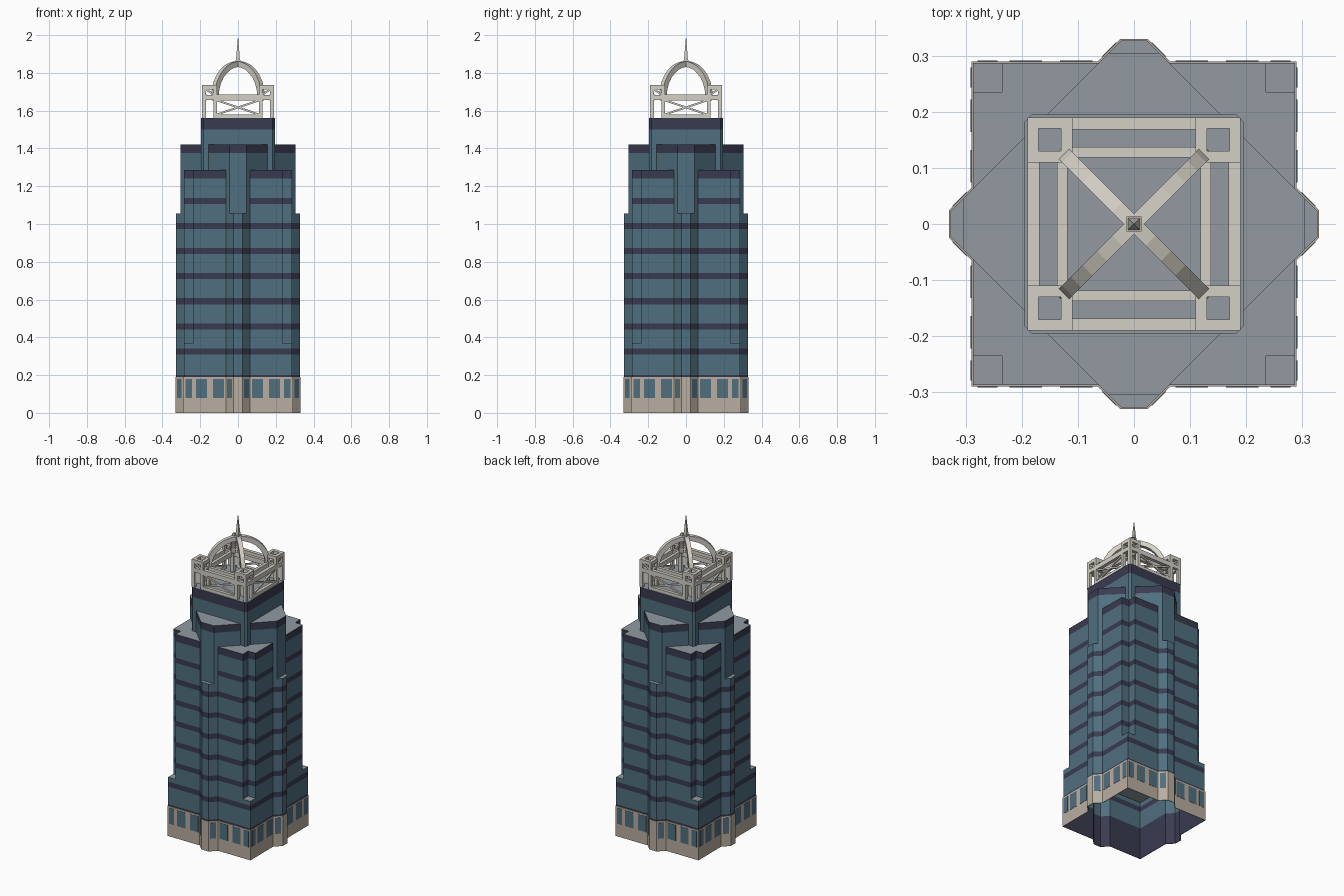
import bpy, bmesh, math
from mathutils import Vector, Matrix

if "Cube" in bpy.data.objects:
    bpy.data.objects.remove(bpy.data.objects["Cube"])


def material(name, rgb):
    m = bpy.data.materials.new(name)
    lin = [((c / 255 + 0.055) / 1.055) ** 2.4 for c in rgb]
    m.diffuse_color = (*lin, 1)
    m.use_nodes = True
    m.node_tree.nodes["Principled BSDF"].inputs["Base Color"].default_value = m.diffuse_color
    return m


GLASS = material("blue glass", (80, 111, 128))
NAVY = material("dark band", (57, 59, 80))
STONE = material("beige stone", (186, 174, 160))
FRAME = material("pale frame", (212, 208, 198))
ROOF = material("grey roof", (146, 154, 161))


def finish(name, bm, mats):
    me = bpy.data.meshes.new(name)
    bm.to_mesh(me)
    bm.free()
    for m in mats:
        me.materials.append(m)
    ob = bpy.data.objects.new(name, me)
    bpy.context.collection.objects.link(ob)
    return ob


def four_fold(quarter):
    """Repeat a quarter outline around the centre."""
    pts = []
    for _ in range(4):
        pts += quarter
        quarter = [(-y, x) for x, y in quarter]
    return pts


S, N = 0.287, 0.235    # half width of the square shaft, start of its corner notch


def plan(tip, notch=False, grow=0.0):
    """Square shaft crossed by a diamond with blunt tips."""
    s, t, k = S + grow, tip + grow, 0.35 + grow * 1.414
    corner = [(s, N), (N, N), (N, s)] if notch else [(s, s)]
    return four_fold([(t, k - t), (s, k - s)] + corner + [(k - s, s), (k - t, t)])


def shaft(name, pts, z0, z1, bands, limit=9):
    """Walls cut at the band heights, with a roof; walls beyond limit stay plain."""
    cuts = {z0, z1}
    for b in bands:
        cuts |= {z for z in b if z0 < z < z1}
    cuts = sorted(cuts)
    bm = bmesh.new()
    rings = [[bm.verts.new((x, y, z)) for x, y in pts] for z in cuts]
    n = len(pts)
    for lo, hi in zip(rings, rings[1:]):
        mid = (lo[0].co.z + hi[0].co.z) / 2
        banded = any(a < mid < b for a, b in bands)
        for i in range(n):
            j = (i + 1) % n
            f = bm.faces.new((lo[i], lo[j], hi[j], hi[i]))
            reach = max(abs(c) for v in (lo[i], lo[j]) for c in v.co[:2])
            f.material_index = 1 if banded and reach < limit else 0
    bm.faces.new(rings[-1]).material_index = 2
    return finish(name, bm, [GLASS, NAVY, ROOF])


# Stepped tower stages
floors = [(0.31 + 0.1325 * i, 0.342 + 0.1325 * i) for i in range(7)]
shaft("lower_shaft", plan(0.327), 0, 0.37, [(0, 0.2)] + floors)
shaft("middle_shaft", plan(0.327, True), 0.37, 1.055, floors)
shaft("upper_shaft", plan(0.305, True), 1.055, 1.285, floors + [(1.24, 1.285)], 0.29)
shaft("diamond_tier", four_fold([(0.305, 0.045), (0.045, 0.305)]), 1.285, 1.42, [(1.375, 1.42)])
shaft("top_tier", four_fold([(0.195, 0.182), (0.182, 0.195)]), 1.285, 1.56, [(1.50, 1.56)])

# Stone base sleeve, open inside
bm = bmesh.new()
outer, inner = plan(0.327, grow=0.003), plan(0.327)
loops = [[bm.verts.new((x, y, z)) for x, y in p]
         for p, z in ((inner, 0), (outer, 0), (outer, 0.19), (inner, 0.19))]
for lo, hi in zip(loops, loops[1:]):
    for i in range(len(lo)):
        j = (i + 1) % len(lo)
        bm.faces.new((lo[i], lo[j], hi[j], hi[i]))
finish("stone_base", bm, [STONE])


def bar(bm, a, b, w, h):
    """Straight bar from a to b, w wide and h deep."""
    a, b = Vector(a), Vector(b)
    d = (b - a).normalized()
    side = Vector((0, 1, 0)) if abs(d.z) > 0.99 else Vector((0, 0, 1)).cross(d).normalized()
    up = d.cross(side)
    m = Matrix((d, side, up)).transposed().to_4x4()
    m.translation = (a + b) / 2
    bmesh.ops.create_cube(bm, size=1, matrix=m @ Matrix.Diagonal(((b - a).length, w, h, 1)))


def spin_four(bm):
    """Copy everything to the other three sides."""
    geom = bm.verts[:] + bm.edges[:] + bm.faces[:]
    for k in (1, 2, 3):
        new = bmesh.ops.duplicate(bm, geom=geom)["geom"]
        bmesh.ops.rotate(bm, verts=[v for v in new if isinstance(v, bmesh.types.BMVert)],
                         cent=(0, 0, 0), matrix=Matrix.Rotation(k * math.pi / 2, 3, 'Z'))


# Base windows: thin plates on flat walls and on the slanted tip walls
bm = bmesh.new()
for side in (-1, 1):
    for x, w in ((0.103, 0.058), (0.193, 0.058), (0.261, 0.036)):
        bar(bm, (side * x - w / 2, -0.290, 0.13), (side * x + w / 2, -0.290, 0.13), 0.003, 0.1)
    c, d = Vector((side * 0.0435, -0.3107, 0.13)), Vector((0.0125, side * 0.0125, 0))
    bar(bm, c - d, c + d, 0.003, 0.1)
spin_four(bm)
finish("base_windows", bm, [GLASS])

# Corner cages of the crown
bm = bmesh.new()
A, B = 0.18, 0.12
for x in (A, B):
    for y in (A, B):
        bar(bm, (x, y, 1.56), (x, y, 1.735), 0.02, 0.02)
for z, h in ((1.724, 0.022), (1.67, 0.025)):
    for c in (A, B):
        bar(bm, (B, c, z), (A, c, z), 0.02, h)
        bar(bm, (c, B, z), (c, A, z), 0.02, h)
bar(bm, (B, A, 1.68), (A, A, 1.718), 0.01, 0.01)
bar(bm, (A, B, 1.68), (A, A, 1.718), 0.01, 0.01)
spin_four(bm)
finish("corner_cages", bm, [FRAME])

# Beams and cross braces between the cages
bm = bmesh.new()
for y, w in ((0.179, 0.022), (0.128, 0.019)):
    bar(bm, (-0.115, -y, 1.67), (0.115, -y, 1.67), w, 0.03)
bar(bm, (-0.115, -A, 1.57), (0.115, -A, 1.57), 0.02, 0.02)
for k in (-1, 1):
    bar(bm, (-0.11, -A, 1.617 - 0.037 * k), (0.11, -A, 1.617 + 0.037 * k), 0.01, 0.01)
spin_four(bm)
finish("crown_beams", bm, [FRAME])

# Two crossing arches
bm = bmesh.new()
STEPS = 14
for turn in (math.pi / 4, 3 * math.pi / 4):
    rot = Matrix.Rotation(turn, 3, 'Z')
    rows = []
    for i in range(STEPS + 1):
        a = math.pi * i / STEPS
        rows.append([bm.verts.new(rot @ Vector((r * math.cos(a), y, 1.675 + r * math.sin(a))))
                     for r, y in ((0.187, -0.013), (0.187, 0.013), (0.157, 0.013), (0.157, -0.013))])
    for p, q in zip(rows, rows[1:]):
        for i in range(4):
            j = (i + 1) % 4
            bm.faces.new((p[i], p[j], q[j], q[i]))
    bm.faces.new(rows[0])
    bm.faces.new(rows[-1])
bmesh.ops.recalc_face_normals(bm, faces=bm.faces)
finish("crown_arches", bm, [FRAME])

# Spire: small block with a needle
bm = bmesh.new()
bar(bm, (0, 0, 1.83), (0, 0, 1.868), 0.027, 0.027)
bmesh.ops.create_cone(bm, cap_ends=True, segments=4, radius1=0.0145, radius2=0, depth=0.132,
                      matrix=Matrix.Translation((0, 0, 1.934)) @ Matrix.Rotation(math.pi / 4, 4, 'Z'))
finish("spire", bm, [FRAME])
